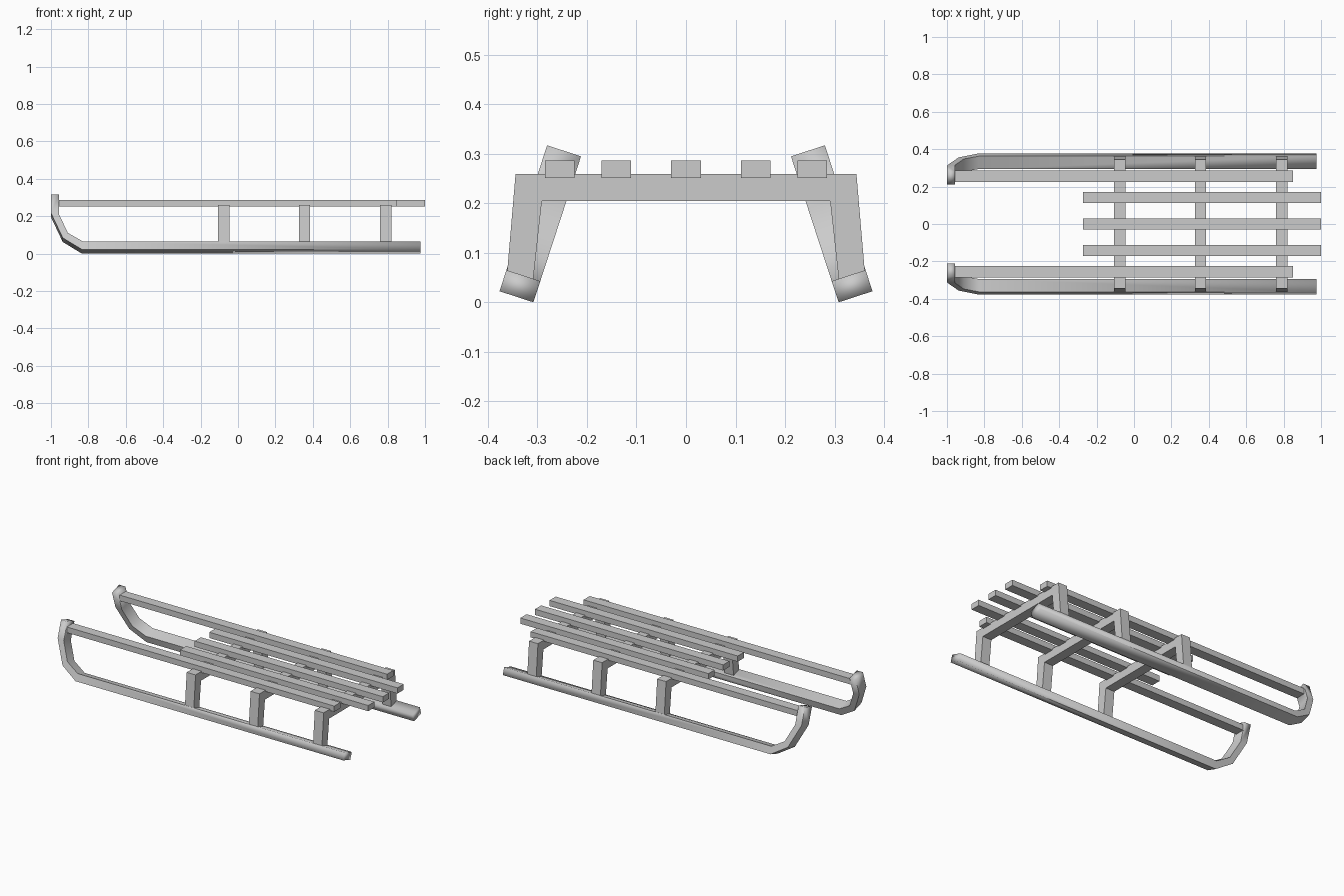
import bpy
import bmesh

cube = bpy.data.objects.get("Cube")
if cube:
    bpy.data.objects.remove(cube, do_unlink=True)

GREY = (0.6, 0.6, 0.6, 1)
wood = bpy.data.materials.new("grey_wood")
wood.use_nodes = True
wood.diffuse_color = GREY
wood.node_tree.nodes["Principled BSDF"].inputs["Base Color"].default_value = GREY


def prism(name, side_a, side_b):
    """Solid between two matching outlines."""
    bm = bmesh.new()
    a = [bm.verts.new(p) for p in side_a]
    b = [bm.verts.new(p) for p in side_b]
    bm.faces.new(a)
    bm.faces.new(b[::-1])
    for i in range(len(a)):
        j = (i + 1) % len(a)
        bm.faces.new((a[i], b[i], b[j], a[j]))
    bmesh.ops.recalc_face_normals(bm, faces=bm.faces)
    mesh = bpy.data.meshes.new(name)
    bm.to_mesh(mesh)
    bm.free()
    mesh.materials.append(wood)
    obj = bpy.data.objects.new(name, mesh)
    bpy.context.collection.objects.link(obj)
    return obj


# Leaning runners, swept as a square section along a bent path
UNDER = [(0.975, 0), (-0.835, 0), (-0.937, 0.065), (-1, 0.205), (-1, 0.31)]
UPPER = [(0.975, 0.045), (-0.83, 0.045), (-0.91, 0.093), (-0.958, 0.2), (-0.957, 0.31)]


def runner(name, side):
    def lean(x, across, up):
        return (x, side * (0.308 + 0.95 * across - 0.31 * up), 0.31 * across + 0.95 * up)

    bm = bmesh.new()
    rings = []
    for (xu, hu), (xt, ht) in zip(UNDER, UPPER):
        corners = [(xu, 0, hu), (xu, 0.072, hu), (xt, 0.072, ht), (xt, 0, ht)]
        rings.append([bm.verts.new(lean(*c)) for c in corners])
    for r, s in zip(rings, rings[1:]):
        for i in range(4):
            j = (i + 1) % 4
            bm.faces.new((r[i], r[j], s[j], s[i]))
            for k in (i, j):
                bm.edges.get((r[k], s[k])).smooth = False  # crisp long edges
    bm.faces.new(rings[0])
    bm.faces.new(rings[-1])
    for f in bm.faces:
        f.smooth = True
    bmesh.ops.recalc_face_normals(bm, faces=bm.faces)
    mesh = bpy.data.meshes.new(name)
    bm.to_mesh(mesh)
    bm.free()
    mesh.materials.append(wood)
    bpy.context.collection.objects.link(bpy.data.objects.new(name, mesh))


runner("left_runner", 1)
runner("right_runner", -1)

# Bridge supports: crossbar with two splayed legs
half = [(0.291, 0.204), (0.309, 0.04), (0.361, 0.06), (0.344, 0.259)]
outline = half + [(-y, z) for y, z in reversed(half)]
for name, x in (("front_support", -0.076), ("middle_support", 0.356), ("rear_support", 0.79)):
    prism(name, [(x - 0.03, y, z) for y, z in outline], [(x + 0.03, y, z) for y, z in outline])


# Seat slats
def slat(name, x0, x1, y):
    section = [(y - 0.03, 0.251), (y + 0.03, 0.251), (y + 0.03, 0.286), (y - 0.03, 0.286)]
    prism(name, [(x0, *p) for p in section], [(x1, *p) for p in section])


slat("middle_slat", -0.272, 1, 0)
for label, s in (("left", 1), ("right", -1)):
    slat(label + "_inner_slat", -0.272, 1, s * 0.141)
    slat(label + "_side_rail", -0.975, 0.85, s * 0.255)
